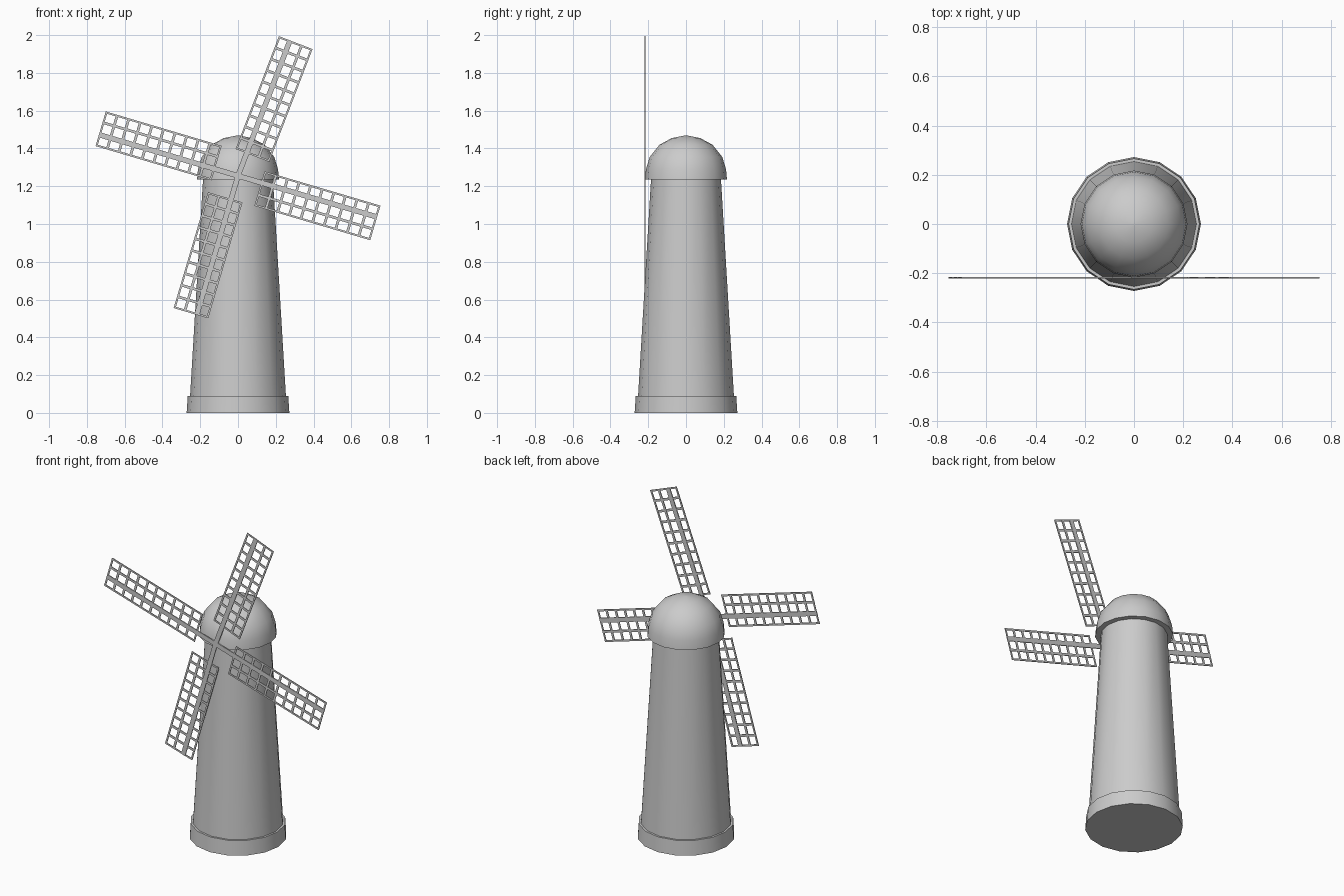
import bpy, bmesh
from math import radians, sin, cos, tau
from mathutils import Matrix

cube = bpy.data.objects.get("Cube")
if cube:
    bpy.data.objects.remove(cube, do_unlink=True)

SIDES = 16
HUB = (0, -0.218, 1.255)

grey = bpy.data.materials.new("stone grey")
grey.use_nodes = True
grey.diffuse_color = (0.6, 0.6, 0.6, 1)
grey.node_tree.nodes["Principled BSDF"].inputs["Base Color"].default_value = (0.6, 0.6, 0.6, 1)


def finish(name, bm, smooth=False):
    bmesh.ops.recalc_face_normals(bm, faces=bm.faces[:])
    mesh = bpy.data.meshes.new(name)
    bm.to_mesh(mesh)
    bm.free()
    mesh.materials.append(grey)
    obj = bpy.data.objects.new(name, mesh)
    bpy.context.collection.objects.link(obj)
    if smooth:
        bpy.ops.object.select_all(action="DESELECT")
        obj.select_set(True)
        bpy.context.view_layer.objects.active = obj
        bpy.ops.object.shade_smooth_by_angle(angle=radians(30))
    return obj


def lathe(name, profile):
    """Closed body from (radius, height) rings, capped at both ends."""
    bm = bmesh.new()
    rings = [[bm.verts.new((r * cos(tau * i / SIDES), r * sin(tau * i / SIDES), z))
              for i in range(SIDES)] for r, z in profile]
    for low, high in zip(rings, rings[1:]):
        for i in range(SIDES):
            j = (i + 1) % SIDES
            bm.faces.new((low[i], low[j], high[j], high[i]))
    bm.faces.new(rings[0])
    bm.faces.new(rings[-1])
    return finish(name, bm, True)


# Body of the mill
lathe("base_plinth", [(0.272, 0), (0.266, 0.09), (0.25, 0.09)])
lathe("tower", [(0.254, 0.085), (0.185, 1.24)])
lathe("dome_cap", [(0.18, 1.235), (0.217, 1.235), (0.212, 1.29), (0.192, 1.355),
                   (0.14, 1.42), (0.075, 1.455), (0.01, 1.468)])


def bar(bm, u0, u1, v0, v1, thick):
    """Flat bar; u runs out along the sail, v across it."""
    place = Matrix.Translation(((v0 + v1) / 2, 0, (u0 + u1) / 2))
    size = Matrix.Diagonal((v1 - v0, thick, u1 - u0, 1))
    bmesh.ops.create_cube(bm, size=1, matrix=place @ size)


# Lattice sails: one column of holes on one side of the spar, two on the other
INNER, OUTER, ROWS = 0.128, 0.768, 10
LEFT, RIGHT = -0.063, 0.128


def sail(name, angle):
    bm = bmesh.new()
    bar(bm, 0, OUTER, -0.014, 0.014, 0.006)
    bar(bm, INNER, OUTER, LEFT, LEFT + 0.01, 0.005)
    bar(bm, INNER, OUTER, RIGHT - 0.01, RIGHT, 0.005)
    bar(bm, INNER, OUTER, 0.06, 0.074, 0.005)
    step = (OUTER - INNER) / ROWS
    for i in range(ROWS + 1):
        half = 0.005 if i in (0, ROWS) else 0.007
        mid = min(max(INNER + i * step, INNER + half), OUTER - half)
        bar(bm, mid - half, mid + half, LEFT, RIGHT, 0.004)
    obj = finish(name, bm)
    obj.matrix_world = Matrix.Translation(HUB) @ Matrix.Rotation(radians(angle), 4, "Y")


for name, angle in (("top_sail", 21), ("left_sail", 106.5),
                    ("bottom_sail", 196.5), ("right_sail", 286.5)):
    sail(name, angle)
